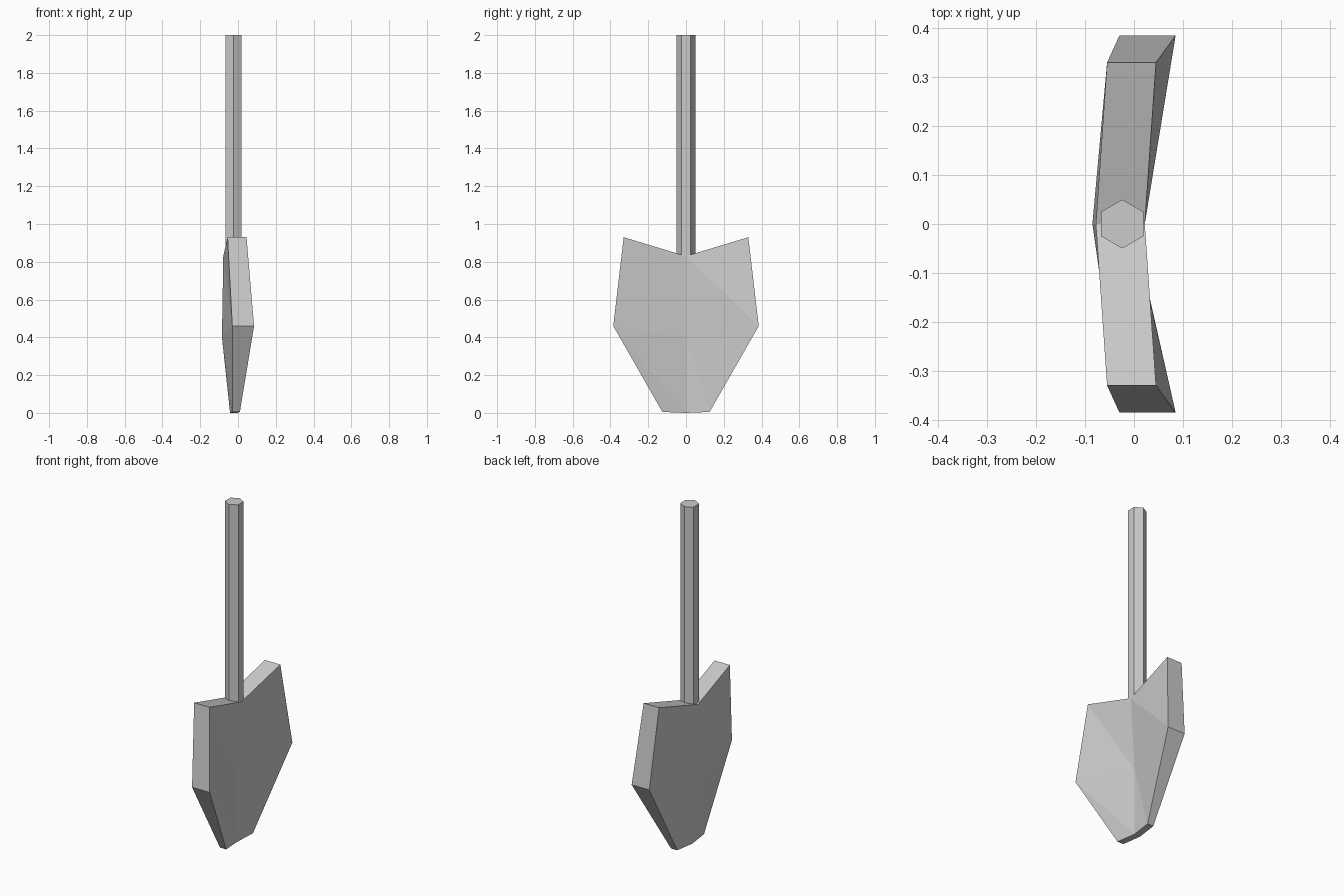
import bpy, bmesh

if "Cube" in bpy.data.objects:
    bpy.data.objects.remove(bpy.data.objects["Cube"])

# Blade rows, bottom to top: (outer y, outer z, outer x back, outer x front,
#                             centre z, centre x back, centre x front)
ROWS = [(0.125, 0.005, -0.030, 0.010, 0.00, -0.042, -0.002),
        (0.385, 0.46, -0.030, 0.085, 0.40, -0.085, -0.003),
        (0.33, 0.93, -0.055, 0.045, 0.83, -0.078, 0.022)]


def make_object(name, bm):
    bmesh.ops.recalc_face_normals(bm, faces=bm.faces)
    mesh = bpy.data.meshes.new(name)
    bm.to_mesh(mesh)
    bm.free()
    obj = bpy.data.objects.new(name, mesh)
    bpy.context.collection.objects.link(obj)
    return obj


# Folded blade: a back and a front sheet, three columns by three rows
bm = bmesh.new()
sheets = []
for s in (0, 1):
    grid = []
    for oy, oz, ob, of, cz, cb, cf in ROWS:
        ox, cx = (ob, of)[s], (cb, cf)[s]
        grid.append([bm.verts.new(p) for p in
                     ((ox, -oy, oz), (cx, 0, cz), (ox, oy, oz))])
    sheets.append(grid)
    for r in range(2):
        for c in range(2):
            a, b = grid[r][c], grid[r][c + 1]
            d, e = grid[r + 1][c], grid[r + 1][c + 1]
            # Fold direction is opposite on the two sheets
            if s == 0:
                bm.faces.new((a, b, e))
                bm.faces.new((a, e, d))
            else:
                bm.faces.new((a, b, d))
                bm.faces.new((b, e, d))

# Rim joining the two sheets
loops = [[g[0][0], g[0][1], g[0][2], g[1][2], g[2][2], g[2][1], g[2][0], g[1][0]]
         for g in sheets]
for i in range(8):
    j = (i + 1) % 8
    bm.faces.new((loops[0][i], loops[0][j], loops[1][j], loops[1][i]))
make_object("blade", bm)

# Hexagonal handle with corners pointing along y
BOTTOM, TOP = 0.80, 2.0
bpy.ops.mesh.primitive_cylinder_add(vertices=6, radius=0.05, depth=TOP - BOTTOM,
                                    location=(-0.024, 0, (TOP + BOTTOM) / 2))
bpy.context.object.name = "handle"
